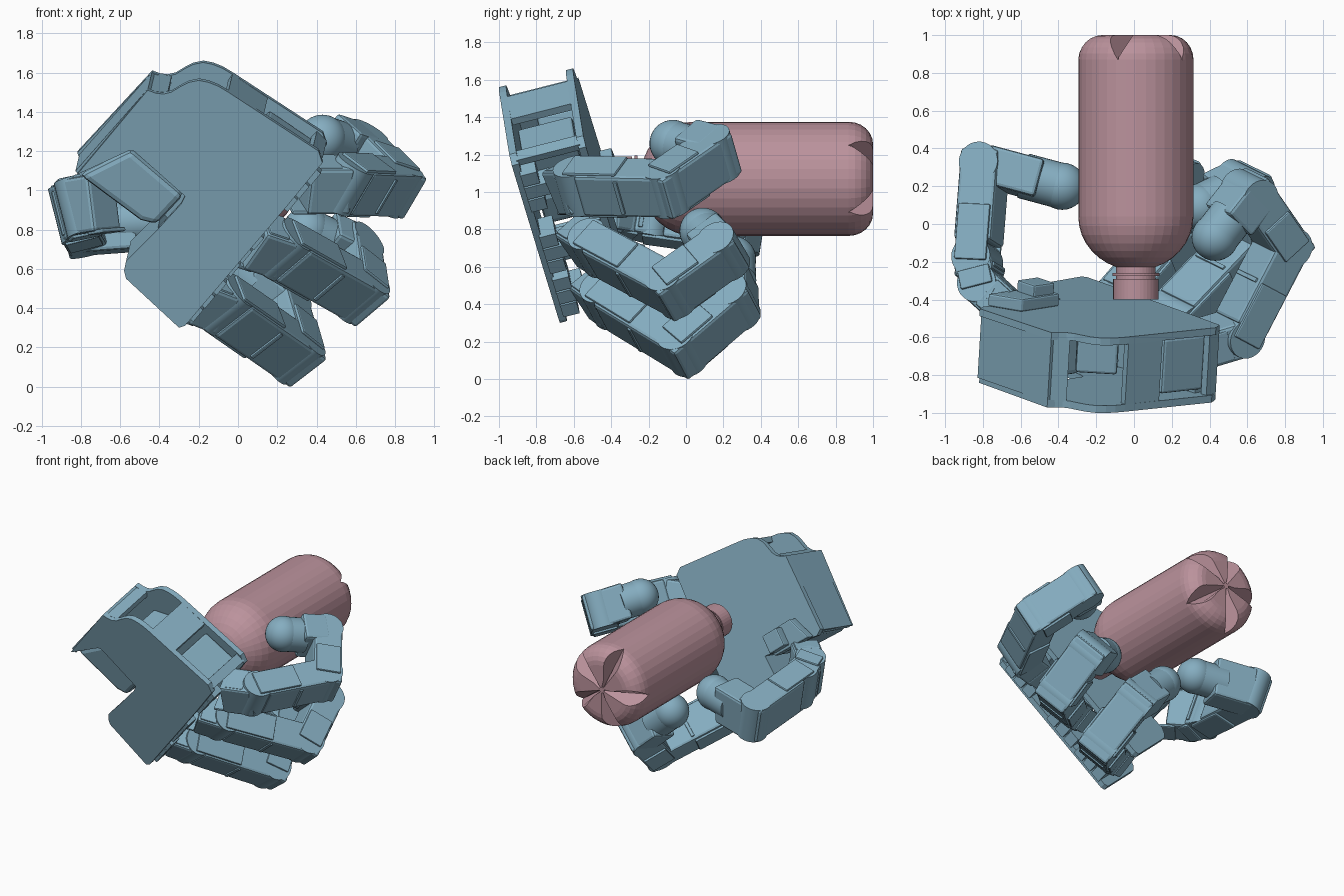
import bpy, bmesh, math
from mathutils import Vector as V, Matrix

if "Cube" in bpy.data.objects:
    bpy.data.objects.remove(bpy.data.objects["Cube"])

def mat(name, col):
    m = bpy.data.materials.new(name)
    m.diffuse_color = (*col, 1)
    m.use_nodes = True
    m.node_tree.nodes["Principled BSDF"].inputs["Base Color"].default_value = m.diffuse_color
    return m

BLUE = mat("hand_blue", (0.235, 0.42, 0.53))
PINK = mat("bottle_pink", (0.50, 0.29, 0.335))

def finish(name, bm, material, bevel=0, smooth=False):
    bmesh.ops.recalc_face_normals(bm, faces=bm.faces)
    me = bpy.data.meshes.new(name)
    bm.to_mesh(me)
    bm.free()
    ob = bpy.data.objects.new(name, me)
    bpy.context.collection.objects.link(ob)
    me.materials.append(material)
    if bevel:
        b = ob.modifiers.new("bevel", 'BEVEL')
        b.width, b.segments = bevel, 2
    if smooth:
        bpy.context.view_layer.objects.active = ob
        ob.select_set(True)
        bpy.ops.object.shade_smooth_by_angle(angle=math.radians(35))
        ob.select_set(False)
    return ob

# The palm is a tilted slab: outlines are (x, z) on its back plane, depth t along N
N = V((0.058, 0.967, 0.246))

def on_palm(x, z, t):
    return V((x, -1 + 0.254 * (1.56 - z) - 0.06 * (x + 0.2), z)) + N * t

def slab(name, pts, t0, t1, bevel=0):
    bm = bmesh.new()
    lo = [bm.verts.new(on_palm(x, z, t0)) for x, z in pts]
    hi = [bm.verts.new(on_palm(x, z, t1)) for x, z in pts]
    bm.faces.new(lo)
    bm.faces.new(hi)
    for i in range(len(pts)):
        j = (i + 1) % len(pts)
        bm.faces.new((lo[i], lo[j], hi[j], hi[i]))
    return finish(name, bm, BLUE, bevel)

def wall(name, a, b, t0=0.03, t1=0.38, th=0.04):
    """Upright strip between the plates; thickness lies left of a->b."""
    a, b = V(a), V(b)
    d = (b - a).normalized()
    n = V((-d.y, d.x)) * th
    return slab(name, [a, b, b + n, a + n], t0, t1)

# Palm plates, with a wavy top edge and a notch in the back plate
wave = [(-0.46, 1.51), (-0.42, 1.495), (-0.38, 1.49), (-0.34, 1.50), (-0.29, 1.53), (-0.25, 1.55), (-0.20, 1.56),
        (-0.15, 1.55), (-0.10, 1.53), (-0.05, 1.50)]
right = [(0.41, 1.20), (0.43, 1.14), (0.25, 0.92), (-0.27, 0.31), (-0.30, 0.30),
         (-0.57, 0.55), (-0.58, 0.59), (-0.57, 0.64), (-0.41, 0.80)]
notch = [(-0.29, 0.93), (-0.27, 0.97), (-0.53, 1.20), (-0.56, 1.20)]
slab("palm_back_plate", [(-0.82, 1.08)] + wave + right + notch, 0, 0.04)
slab("palm_front_plate", [(-0.82, 1.05), (-0.84, 1.10)] + wave + right, 0.37, 0.41)

# Walls and panels between the plates
wall("palm_end_wall", (-0.46, 1.51), (-0.83, 1.09))
wall("palm_lower_wall", (-0.82, 1.07), (-0.41, 0.80), 0.2)
wall("palm_tab_wall", (-0.57, 0.64), (-0.41, 0.80), th=-0.04)
wall("palm_top_corner", (-0.36, 1.49), (-0.46, 1.50))
wall("palm_top_panel", (0.13, 1.38), (-0.05, 1.50))
wall("palm_side_panel", (0.43, 1.16), (0.38, 1.21))
slab("palm_motor_top", [(0.14, 1.32), (0.36, 1.17), (0.23, 1.02), (0.02, 1.17)], 0.06, 0.36, 0.015)
slab("palm_motor_inner", [(-0.32, 1.36), (-0.1, 1.36), (-0.1, 1.2), (-0.32, 1.2)], 0.16, 0.37, 0.015)

# Stepped finger mounts along the open side of the palm
for i, (x, z) in enumerate([(0.30, 1.02), (0.01, 0.69), (-0.18, 0.46)]):
    for k in range(3):
        a = V((x, z)) + V((0.66, 0.75)) * (k - 1) * 0.09
        q = [V((-0.1, 0.03)), V((0.01, -0.07)), V((0.06, -0.01)), V((-0.04, 0.09))]
        slab(f"finger_mount_{i}_{k}", [a + p for p in q], 0.03, 0.12 + 0.06 * (k % 2))

# Thumb motor holder set into the notch
slab("thumb_motor", [(-0.81, 1.06), (-0.55, 1.19), (-0.28, 0.96), (-0.42, 0.81), (-0.50, 0.83)], 0.05, 0.37, 0.03)
slab("thumb_mount", [(-0.80, 1.04), (-0.62, 1.12), (-0.42, 0.95), (-0.54, 0.84)], 0.41, 0.48, 0.01)
slab("thumb_mount_ridge", [(-0.56, 1.05), (-0.45, 0.96), (-0.54, 0.86), (-0.65, 0.95)], 0.46, 0.54, 0.01)

def frame(d, h):
    """Rotation with z along d and x along the hinge h."""
    d = d.normalized()
    x = (h - d * h.dot(d)).normalized()
    return Matrix((x, d.cross(x), d)).transposed().to_4x4()

def block(name, a, b, h, w, t, bevel=0.018):
    bm = bmesh.new()
    M = Matrix.Translation((a + b) / 2) @ frame(b - a, h) @ Matrix.Diagonal((w, t, (b - a).length, 1))
    bmesh.ops.create_cube(bm, size=1, matrix=M)
    return finish(name, bm, BLUE, bevel)

def rod(name, a, b, r):
    bm = bmesh.new()
    q = (b - a).to_track_quat('Z', 'Y').to_matrix().to_4x4()
    bmesh.ops.create_cone(bm, cap_ends=True, segments=32, radius1=r, radius2=r,
                          depth=(b - a).length, matrix=Matrix.Translation((a + b) / 2) @ q)
    return finish(name, bm, BLUE, smooth=True)

T, R = 0.205, 0.125

def finger(name, pts, W=0.255, corner=-0.09, tip=0.62):
    p = [V(q) for q in pts]
    h = (p[2] - p[1]).cross(p[3] - p[2]).normalized()
    # links with side bracket plates; the middle link reaches past its knuckle as a square corner
    for i, part in enumerate(("base", "proximal", "middle")):
        a, b = p[i], p[i + 1]
        d = (b - a).normalized()
        start, end = ((0, 0.02), (0.05, 0.0), (corner, 0.07))[i]
        block(f"{name}_{part}_link", a + d * start, b + d * end, h, W, T)
        for s in (-1, 1):
            o = h * s * (W / 2 + 0.004)
            L = (b - a).length
            block(f"{name}_{part}_bracket", a - d * 0.02 + o, a + d * L * 0.55 + o, h, 0.022, T * 0.85, 0.008)
    for i in (1, 2, 3):
        rod(f"{name}_knuckle_{i}", p[i] - h * W / 2, p[i] + h * W / 2, T / 2 + 0.003)
    # narrow strap across the proximal link
    d = (p[2] - p[1]).normalized()
    m = p[1].lerp(p[2], 0.55)
    block(f"{name}_strap", m - d * 0.012, m + d * 0.012, h, W * 0.8, T + 0.02, 0.005)
    # fingertip: square root, round shank, ball
    c = p[3].lerp(p[4], tip)
    block(f"{name}_distal_link", p[3], c, h, W, T)
    rod(f"{name}_tip_shank", p[3].lerp(p[4], 0.5), p[4], R - 0.004)
    bm = bmesh.new()
    bmesh.ops.create_uvsphere(bm, u_segments=32, v_segments=20, radius=R, matrix=Matrix.Translation(p[4]))
    finish(f"{name}_tip_ball", bm, BLUE, smooth=True)

finger("upper_finger", [(0.34, -0.64, 1.03), (0.54, -0.58, 1.03), (0.79, -0.10, 1.02), (0.61, 0.16, 1.20), (0.43, -0.07, 1.26)])
finger("middle_finger", [(0.07, -0.57, 0.75), (0.22, -0.49, 0.70), (0.61, -0.08, 0.48), (0.58, 0.20, 0.68), (0.35, 0.09, 0.79)])
finger("lower_finger", [(-0.21, -0.50, 0.47), (-0.08, -0.43, 0.42), (0.28, -0.02, 0.17), (0.21, 0.26, 0.41), (-0.05, 0.25, 0.64)])
finger("thumb", [(-0.68, -0.44, 0.94), (-0.80, -0.33, 0.92), (-0.83, -0.19, 0.89), (-0.79, 0.31, 0.82), (-0.38, 0.20, 0.85)],
       W=0.29, corner=0.09, tip=0.72)

# Bottle: lathed profile (y, radius) around an axis along y
CX, CZ, RB = 0.01, 1.07, 0.305
prof = [(-0.40, 0), (-0.40, 0.12), (-0.29, 0.12), (-0.29, 0.105), (-0.275, 0.105), (-0.275, 0.125), (-0.26, 0.125),
        (-0.26, 0.105), (-0.235, 0.105)]
prof += [(0.04 - 0.285 * math.cos(a), RB * math.sin(a)) for a in [math.radians(20 + 10 * i) for i in range(8)]]
prof += [(0.87 + 0.13 * math.sin(a), RB - 0.12 * (1 - math.cos(a))) for a in [math.radians(15 * i) for i in range(7)]]
prof += [(1.0, 0)]
bm = bmesh.new()
vs = [bm.verts.new((CX + r, y, CZ)) for y, r in prof]
es = [bm.edges.new(e) for e in zip(vs, vs[1:])]
bmesh.ops.spin(bm, geom=vs + es, cent=(CX, 0, CZ), axis=(0, 1, 0), angle=math.tau, steps=36)
bmesh.ops.remove_doubles(bm, verts=bm.verts, dist=0.0005)
bottle = finish("bottle", bm, PINK)

# Five radial grooves form the bottle's feet
bm = bmesh.new()
for i in range(5):
    a = math.tau * i / 5 - math.radians(18)
    out, side = V((math.sin(a), 0, math.cos(a))), V((math.cos(a), 0, -math.sin(a)))
    c = V((CX, 0, CZ)) + out * 0.02
    y = lambda d: V((0, d, 0))
    ring = [c + out * 0.37 + y(0.84), c + out * 0.37 + side * 0.13 + y(1.03), c + out * 0.37 - side * 0.13 + y(1.03)]
    tip = [c + y(0.96), c + side * 0.012 + y(1.03), c - side * 0.012 + y(1.03)]
    r, t = [bm.verts.new(p) for p in ring], [bm.verts.new(p) for p in tip]
    bm.faces.new(r)
    bm.faces.new(t)
    for k in range(3):
        j = (k + 1) % 3
        bm.faces.new((r[k], r[j], t[j], t[k]))
cutter = finish("groove_cutter", bm, PINK)
cutter.hide_render = True
cutter.hide_set(True)
m = bottle.modifiers.new("grooves", 'BOOLEAN')
m.object, m.operation, m.solver = cutter, 'DIFFERENCE', 'EXACT'
